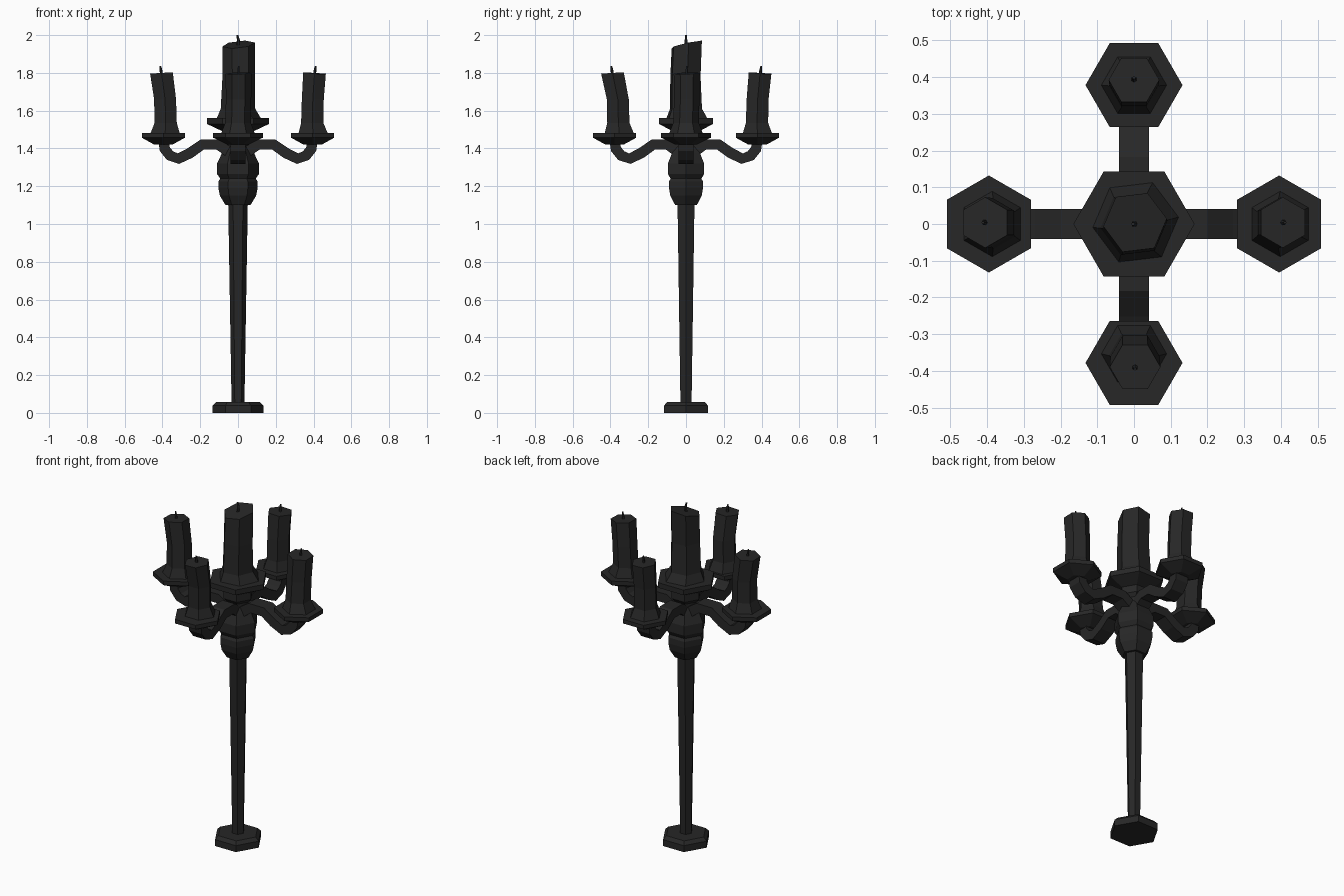
import bpy, bmesh, math
from mathutils import Vector, Matrix

if "Cube" in bpy.data.objects:
    bpy.data.objects.remove(bpy.data.objects["Cube"])

iron = bpy.data.materials.new("dark_iron")
iron.diffuse_color = (0.02, 0.02, 0.02, 1)
iron.use_nodes = True
iron.node_tree.nodes["Principled BSDF"].inputs["Base Color"].default_value = iron.diffuse_color


def finish(name, rings, rot=0.0):
    """Skin a list of vertex rings, cap both ends, spin about z."""
    bm = bmesh.new()
    vs = [[bm.verts.new(p) for p in ring] for ring in rings]
    n = len(vs[0])
    for a, b in zip(vs, vs[1:]):
        for i in range(n):
            j = (i + 1) % n
            bm.faces.new((a[i], a[j], b[j], b[i]))
    bm.faces.new(vs[0][::-1])
    bm.faces.new(vs[-1])
    bmesh.ops.rotate(bm, verts=bm.verts, cent=(0, 0, 0), matrix=Matrix.Rotation(rot, 3, 'Z'))
    bmesh.ops.recalc_face_normals(bm, faces=bm.faces)
    me = bpy.data.meshes.new(name)
    bm.to_mesh(me)
    bm.free()
    me.materials.append(iron)
    ob = bpy.data.objects.new(name, me)
    bpy.context.collection.objects.link(ob)
    return ob


def hexes(name, secs, phase=0.0, rot=0.0, tilt=(0, 0)):
    """Stack of six-sided sections (x, y, z, radius); tilt slopes the top one."""
    rings = []
    for k, (x, y, z, r) in enumerate(secs):
        t = tilt if k == len(secs) - 1 else (0, 0)
        ring = []
        for i in range(6):
            a = phase + i * math.pi / 3
            c, s = r * math.cos(a), r * math.sin(a)
            ring.append((x + c, y + s, z + t[0] * c + t[1] * s))
        rings.append(ring)
    return finish(name, rings, rot)


def turned(name, profile, x=0.0, **kw):
    return hexes(name, [(x, 0, z, r) for r, z in profile], **kw)


# Central stand
turned("base", [(.135, 0), (.135, .038), (.115, .057)])
turned("pole", [(.034, .05), (.052, 1.12)])
turned("knop", [(.066, 1.1), (.096, 1.15), (.104, 1.19), (.104, 1.225), (.094, 1.24),
                (.111, 1.265), (.111, 1.32), (.085, 1.375), (.066, 1.41)])
turned("neck", [(.066, 1.39), (.066, 1.43), (.085, 1.45), (.085, 1.5)])
turned("centre_dish", [(.08, 1.49), (.165, 1.53), (.165, 1.56)])

# Central candle
hexes("centre_candle", [(.005, .005, 1.555, .12), (0, 0, 1.61, .092), (.004, -.003, 1.78, .087),
                        (.003, .004, 1.95, .087)], phase=.12, tilt=(.1, .22))
hexes("centre_wick", [(0, 0, 1.94, .008), (.002, 0, 1.975, .008), (-.003, 0, 2.0, .005)])

# Four arms: name, angle, dish distance, candle centre distance (foot, middle, top), sideways lean
arms = [("right", 0, .395, (.398, .393, .405), .004),
        ("back", 90, .378, (.378, .376, .392), 0),
        ("left", 180, .395, (.386, .383, .405), -.004),
        ("front", 270, .378, (.353, .358, .389), .003)]
path = [(.03, 1.37), (.105, 1.42), (.19, 1.42), (.255, 1.375), (.315, 1.346),
        (.36, 1.362), (.388, 1.397), (.393, 1.44)]
for side, deg, d, (foot, mid, top), lean in arms:
    rot, flat = math.radians(deg), math.pi / 6
    # Swept rectangular arm
    pts = [Vector((x + (d - .395) * min(1, x / .2), z)) for x, z in path]
    rings = []
    for i, p in enumerate(pts):
        t = (pts[min(i + 1, len(pts) - 1)] - pts[max(i - 1, 0)]).normalized()
        nrm = Vector((-t.y, t.x)) * .028
        a, b = p + nrm, p - nrm
        rings.append([(a.x, -.041, a.y), (a.x, .041, a.y), (b.x, .041, b.y), (b.x, -.041, b.y)])
    finish(side + "_arm", rings, rot)
    # Drip dish
    turned(side + "_dish", [(.055, 1.42), (.132, 1.457), (.132, 1.481)], x=d, phase=flat, rot=rot)
    # Leaning candle with spread wax foot
    hexes(side + "_candle", [(foot, 0, 1.478, .09), (mid, 0, 1.535, .068),
                             (mid + .003, lean, 1.66, .067), (top, lean, 1.798, .069)],
          phase=flat, rot=rot, tilt=(-.06, .03))
    # Wick
    hexes(side + "_wick", [(top, lean, 1.785, .008), (top + .003, lean, 1.815, .007),
                           (top + .006, lean, 1.837, .004)], rot=rot)
